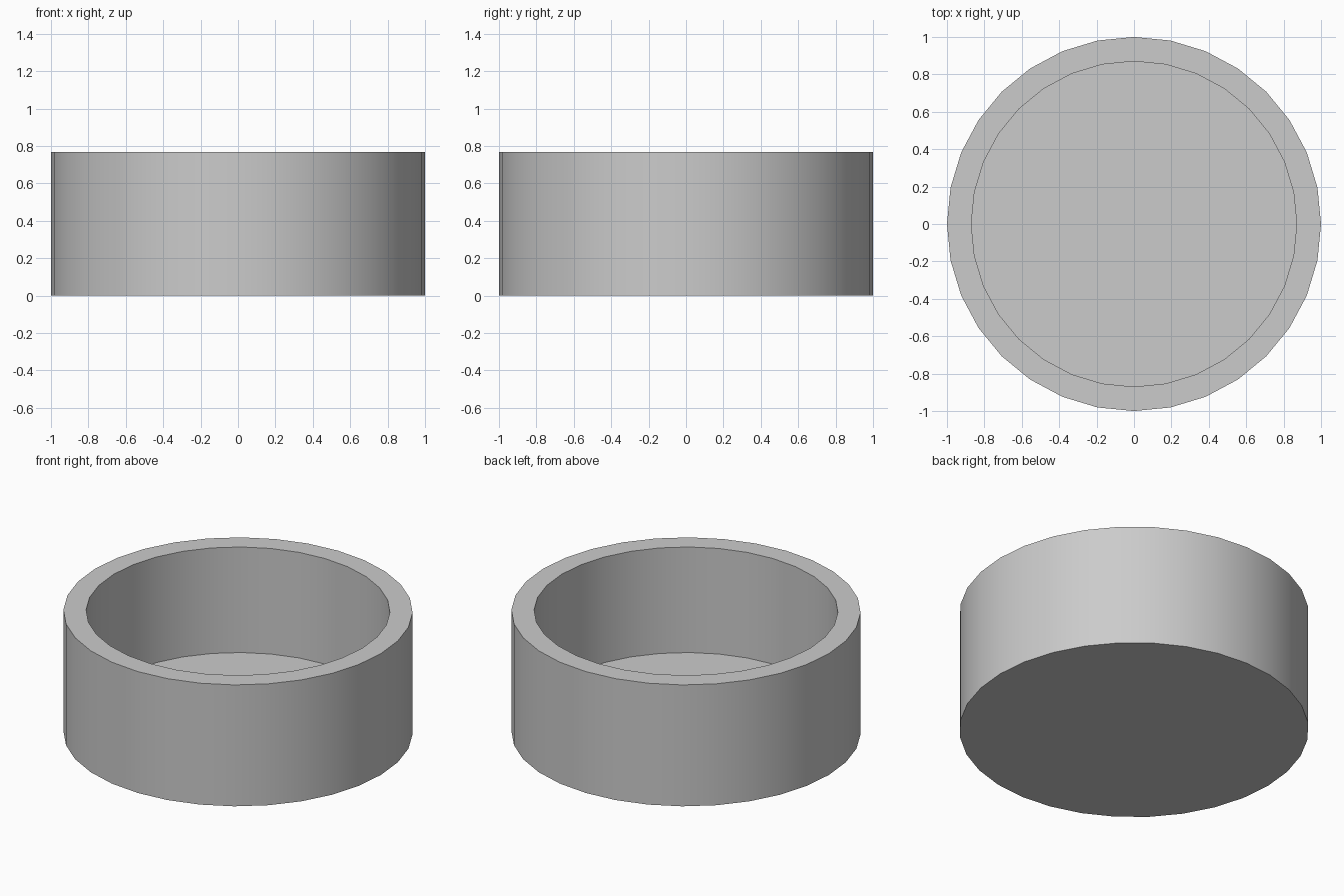
import bpy, bmesh, math

if "Cube" in bpy.data.objects:
    bpy.data.objects.remove(bpy.data.objects["Cube"])

SIDES = 32
# Cup profile as (radius, z): base edge, outer rim, inner rim, floor edge
PROFILE = [(1.0, 0.0), (1.0, 0.767), (0.87, 0.767), (0.87, 0.10)]


def ring(bm, r, z):
    return [bm.verts.new((r * math.cos(2 * math.pi * i / SIDES),
                          r * math.sin(2 * math.pi * i / SIDES), z))
            for i in range(SIDES)]


# Round open dish: rings bridged into walls, capped underneath and at the floor
bm = bmesh.new()
rings = [ring(bm, r, z) for r, z in PROFILE]
for a, b in zip(rings, rings[1:]):
    for i in range(SIDES):
        j = (i + 1) % SIDES
        bm.faces.new((a[i], a[j], b[j], b[i]))
bm.faces.new(rings[0][::-1])
bm.faces.new(rings[-1])
bmesh.ops.recalc_face_normals(bm, faces=bm.faces[:])

mesh = bpy.data.meshes.new("round_dish")
bm.to_mesh(mesh)
bm.free()
dish = bpy.data.objects.new("round_dish", mesh)
bpy.context.collection.objects.link(dish)

# Smooth walls, sharp rims
bpy.context.view_layer.objects.active = dish
dish.select_set(True)
bpy.ops.object.shade_smooth_by_angle(angle=math.radians(30))
